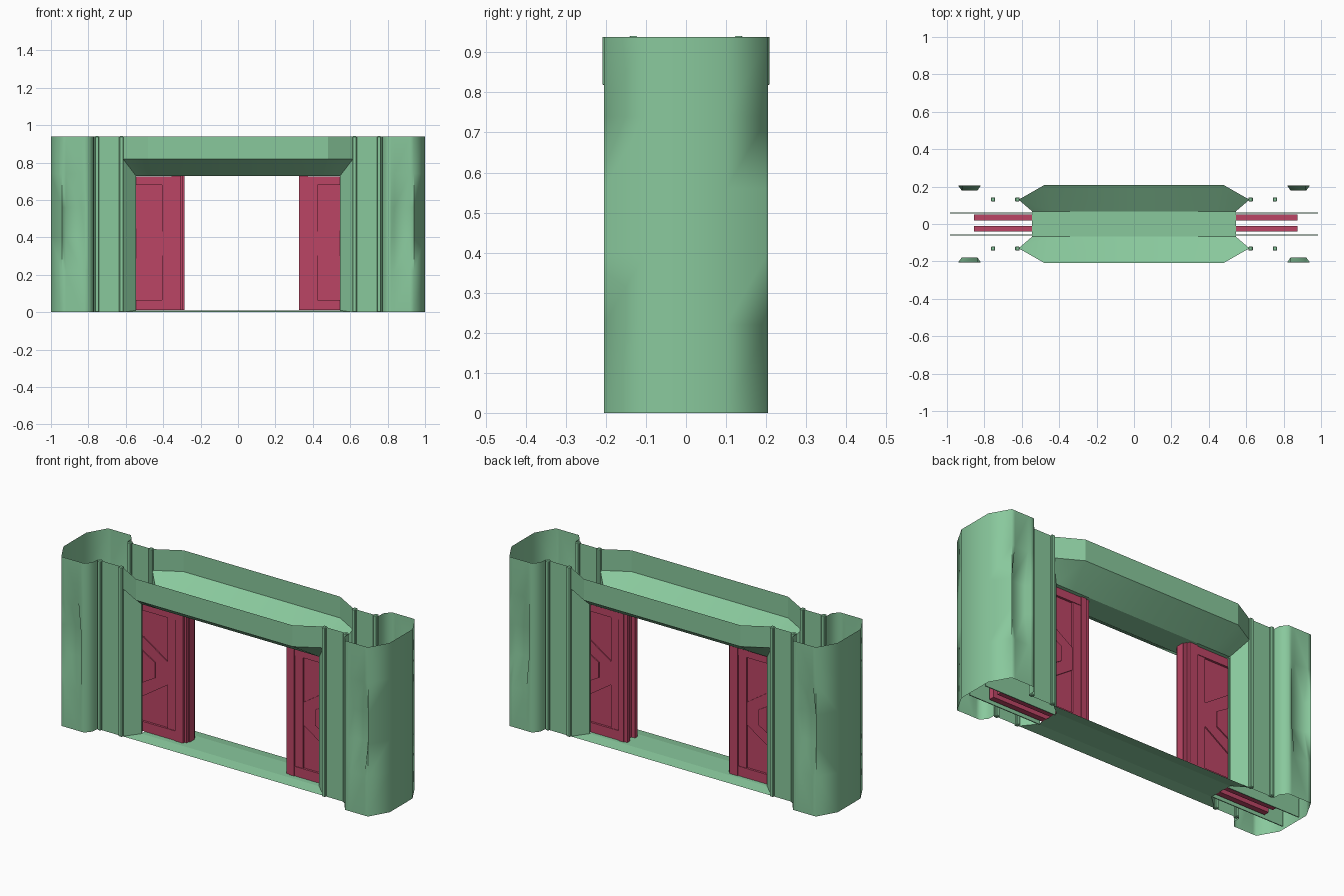
import bpy, bmesh, math

if "Cube" in bpy.data.objects:
    bpy.data.objects.remove(bpy.data.objects["Cube"])


def material(name, rgb):
    m = bpy.data.materials.new(name)
    m.diffuse_color = (*rgb, 1)
    m.use_nodes = True
    m.node_tree.nodes["Principled BSDF"].inputs["Base Color"].default_value = m.diffuse_color
    return m


GREEN = material("soft green", (0.25, 0.58, 0.335))
RED = material("raspberry red", (0.50, 0.06, 0.13))
H = 0.938


def finish(name, bm, mat, angle=None):
    bmesh.ops.remove_doubles(bm, verts=bm.verts, dist=1e-5)
    bmesh.ops.recalc_face_normals(bm, faces=bm.faces)
    me = bpy.data.meshes.new(name)
    bm.to_mesh(me)
    bm.free()
    me.materials.append(mat)
    ob = bpy.data.objects.new(name, me)
    bpy.context.collection.objects.link(ob)
    if angle:
        bpy.ops.object.select_all(action='DESELECT')
        ob.select_set(True)
        bpy.context.view_layer.objects.active = ob
        bpy.ops.object.shade_smooth_by_angle(angle=math.radians(angle))
    return ob


def loft(bm, rows):
    """Quad skin through rows of equally many points."""
    vs = [[bm.verts.new(p) for p in r] for r in rows]
    for a, b in zip(vs, vs[1:]):
        for i in range(len(a) - 1):
            bm.faces.new((a[i], a[i + 1], b[i + 1], b[i]))


def prism(bm, pts, y0, y1):
    """Polygon in x-z extruded from y0 to y1."""
    a = [bm.verts.new((x, y0, z)) for x, z in pts]
    b = [bm.verts.new((x, y1, z)) for x, z in pts]
    bm.faces.new(a)
    bm.faces.new(b[::-1])
    n = len(pts)
    for i in range(n):
        bm.faces.new((a[i], b[i], b[(i + 1) % n], a[(i + 1) % n]))


def box(bm, x0, x1, y0, y1, z0, z1):
    prism(bm, [(x0, z0), (x1, z0), (x1, z1), (x0, z1)], y0, y1)


def side_name(s):
    return "right" if s > 0 else "left"


# Outer pillars: open wrap-around shells with a soft dent front and back
def dent(z):
    return {0.40: 0.027, 0.56: 0.027}.get(z, 0)


half = [(0.77, 0.13, 0), (0.772, 0.17, 0), (0.80, 0.205, 0), (0.82, 0.205, 0),
        (0.837, 0.205, 1), (0.92, 0.205, 1), (0.94, 0.205, 0), (1.0, 0.10, 0)]
outline = [(x, -y, d) for x, y, d in half] + [(x, y, d) for x, y, d in half[::-1]]
for s in (-1, 1):
    bm = bmesh.new()
    loft(bm, [[(s * x, y - math.copysign(d * dent(z), y), z) for x, y, d in outline]
              for z in (0, 0.22, 0.40, 0.56, 0.74, H)])
    finish(side_name(s) + "_pillar", bm, GREEN, 62)

# Flat wall panels and vertical ribs between pillar and opening
for s in (-1, 1):
    bm = bmesh.new()
    for f in (-1, 1):
        loft(bm, [[(s * 0.615, f * 0.13, z), (s * 0.77, f * 0.13, z)] for z in (0, H)])
    finish(side_name(s) + "_wall_panels", bm, GREEN)
    bm = bmesh.new()
    for f in (-1, 1):
        for x in (0.612, 0.742):
            y = sorted((f * 0.12, f * 0.143))
            xs = sorted((s * x, s * (x + 0.023)))
            box(bm, *xs, *y, 0, 0.941)
    rib = finish(side_name(s) + "_ribs", bm, GREEN)
    bev = rib.modifiers.new("soft_edges", 'BEVEL')
    bev.width = 0.004

# Header bands with tapered ends, and sloping soffits below them
for f, name in ((-1, "front"), (1, "back")):
    plan = [(-0.617, 0.13), (-0.48, 0.208), (0, 0.208), (0.48, 0.208), (0.617, 0.13)]
    bm = bmesh.new()
    loft(bm, [[(x, f * y, z) for x, y in plan] for z in (0.82, H)])
    finish(name + "_header_band", bm, GREEN)
    bm = bmesh.new()
    inner = [-0.545, -0.44, 0, 0.44, 0.545]
    loft(bm, [[(x, f * y, 0.82) for x, y in plan],
              [(x, f * 0.068, 0.728) for x in inner]])
    finish(name + "_soffit", bm, GREEN, 50)
    # Splayed jambs and sloping sill
    bm = bmesh.new()
    for s in (-1, 1):
        loft(bm, [[(s * 0.615, f * 0.13, 0), (s * 0.615, f * 0.13, 0.82)],
                  [(s * 0.545, f * 0.068, 0.01), (s * 0.545, f * 0.068, 0.728)]])
    loft(bm, [[(-0.615, f * 0.13, 0), (0.615, f * 0.13, 0)],
              [(-0.545, f * 0.068, 0.01), (0.545, f * 0.068, 0.01)]])
    finish(name + "_jambs_and_sill", bm, GREEN)

# Passage ceiling and threshold
bm = bmesh.new()
for z in (0.01, 0.728):
    loft(bm, [[(-0.545, y, z), (0.545, y, z)] for y in (-0.068, 0.068)])
finish("passage_ceiling_and_threshold", bm, GREEN)

# Thin pocket walls that the doors slide between
for s in (-1, 1):
    bm = bmesh.new()
    for f in (-1, 1):
        xs = sorted((s * 0.545, s * 0.985))
        ys = sorted((f * 0.056, f * 0.061))
        box(bm, *xs, *ys, 0.003, 0.728)
    finish(side_name(s) + "_pocket_walls", bm, GREEN)


# Sliding doors: two hollow-backed skins, frame bars, hexagon panel, leading post
def door(s, shift, tongue):
    bm = bmesh.new()
    cy = 0.005

    def block(x0, x1, y0, y1, z0, z1):
        box(bm, *sorted((s * x0, s * x1)), cy + y0, cy + y1, z0, z1)

    def hexagon(cx, w, z0, z1, rise, y0, y1):
        t = 0.25 * w
        pts = [(-w, z0), (-t, z0 - rise), (t, z0 - rise), (w, z0),
               (w, z1), (t, z1 + rise), (-t, z1 + rise), (-w, z1)]
        prism(bm, [(s * (cx + x), z) for x, z in pts], cy + y0, cy + y1)

    x0, x1 = 0.355 + shift, 0.855 + shift
    cx = (x0 + x1) / 2
    for f in (-1, 1):
        def layer(a, b):
            return sorted((f * a, f * b))
        block(x0, x1, *layer(0.015, 0.034), 0.012, 0.725)
        block(x0, x1, *layer(0.034, 0.046), 0.68, 0.725)
        block(x0, x1, *layer(0.034, 0.046), 0.012, 0.065)
        block(x0, x0 + 0.05, *layer(0.034, 0.043), 0.065, 0.68)
        block(x1 - 0.05, x1, *layer(0.034, 0.043), 0.065, 0.68)
        hexagon(cx, 0.20, 0.305, 0.43, 0.10, *layer(0.034, 0.040))
        hexagon(cx, 0.125, 0.325, 0.41, 0.055, *layer(0.040, 0.046))
    if tongue:
        block(x0 - 0.05, x0, -0.05, 0.05, 0.012, 0.727)
        block(x0 - 0.062, x0 - 0.05, -0.036, 0.036, 0.012, 0.727)
        block(x0 - 0.07, x0 - 0.062, -0.022, 0.022, 0.012, 0.727)
    else:
        block(x0 - 0.03, x0, -0.05, 0.05, 0.012, 0.727)
        for f in (-1, 1):
            block(x0 - 0.05, x0 - 0.03, *sorted((f * 0.022, f * 0.045)), 0.012, 0.727)
    # keep the stacked blocks separate so their edges stay crisp
    bmesh.ops.recalc_face_normals(bm, faces=bm.faces)
    me = bpy.data.meshes.new("door")
    bm.to_mesh(me)
    bm.free()
    me.materials.append(RED)
    bpy.context.collection.objects.link(
        bpy.data.objects.new(side_name(s) + "_sliding_door", me))


door(-1, 0.0, True)
door(1, 0.02, False)
